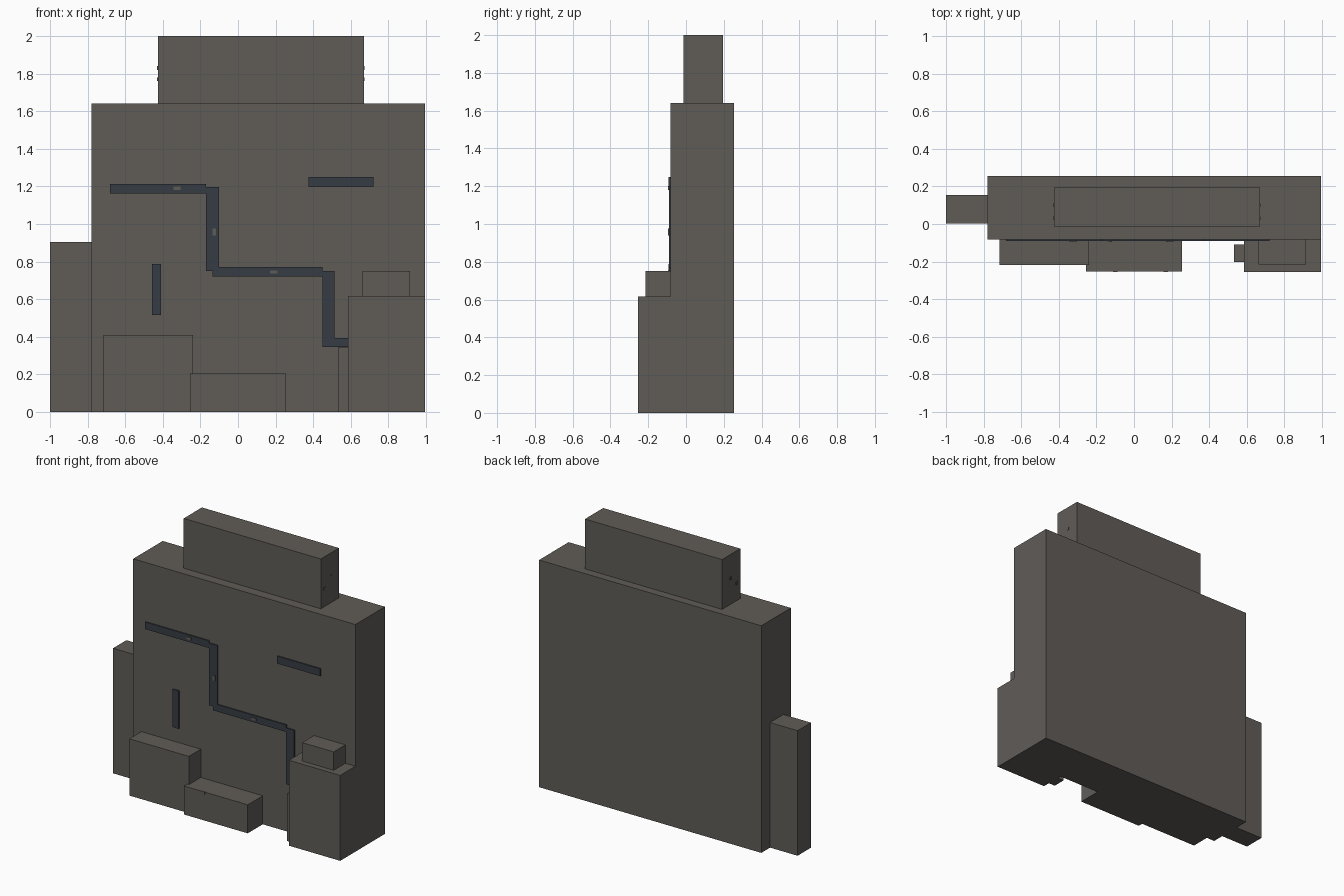
import bpy
import bmesh

default = bpy.data.objects.get("Cube")
if default:
    bpy.data.objects.remove(default, do_unlink=True)


def make_material(name, rgb):
    mat = bpy.data.materials.new(name)
    mat.use_nodes = True
    colour = (*rgb, 1.0)
    mat.diffuse_color = colour
    mat.node_tree.nodes["Principled BSDF"].inputs["Base Color"].default_value = colour
    return mat


stone = make_material("warm grey stone", (0.118, 0.107, 0.097))
crack = make_material("dark blue crack", (0.037, 0.046, 0.058))


def box(name, x, y, z, mat=stone):
    """Box spanning the given (low, high) range on each axis."""
    bm = bmesh.new()
    bmesh.ops.create_cube(bm, size=1)
    for v in bm.verts:
        v.co = [r[0] + (c + 0.5) * (r[1] - r[0]) for c, r in zip(v.co, (x, y, z))]
    mesh = bpy.data.meshes.new(name)
    bm.to_mesh(mesh)
    bm.free()
    mesh.materials.append(mat)
    obj = bpy.data.objects.new(name, mesh)
    bpy.context.collection.objects.link(obj)
    return obj


FACE = -0.082  # front plane of the wall

# Main slab and the pieces around it
box("cliff_wall", (-0.78, 0.995), (FACE, 0.255), (0, 1.64))
box("top_block", (-0.425, 0.67), (-0.012, 0.195), (1.64, 2.0))
box("side_buttress", (-1.0, -0.78), (0.003, 0.155), (0, 0.903))

# Ledges at the foot of the wall
box("left_ledge", (-0.715, -0.24), (-0.218, FACE), (0, 0.41))
box("middle_step", (-0.255, 0.255), (-0.253, FACE), (0, 0.206))
box("right_ledge", (0.585, 0.995), (-0.255, FACE), (0, 0.617))
box("right_ledge_cap", (0.663, 0.915), (-0.215, FACE), (0.617, 0.75))
box("right_ledge_spur", (0.533, 0.585), (-0.203, -0.11), (0, 0.343))

# Raised cracks running down the front: x range, z range
cracks = {
    "crack_upper_run": ((-0.68, -0.17), (1.163, 1.214)),
    "crack_upper_drop": ((-0.17, -0.102), (0.75, 1.198)),
    "crack_middle_run": ((-0.135, 0.448), (0.722, 0.772)),
    "crack_lower_drop": ((0.448, 0.513), (0.345, 0.75)),
    "crack_lower_run": ((0.513, 0.65), (0.345, 0.395)),
    "crack_short_right": ((0.375, 0.72), (1.197, 1.25)),
    "crack_short_left": ((-0.458, -0.41), (0.515, 0.788)),
}
for depth, (name, (x, z)) in enumerate(cracks.items()):
    box(name, x, (-0.0905 - 0.0002 * depth, FACE), z, crack)

# Small stone chips lying on the cracks
for x, z, w, h in ((-0.325, 1.19, 0.018, 0.01), (-0.126, 0.958, 0.01, 0.018),
                   (0.19, 0.746, 0.02, 0.008)):
    box("crack_chip", (x - w, x + w), (-0.095, FACE), (z - h, z + h))

# Tiny chips on the ends of the top block
for x in (-0.425, 0.67):
    for y, z in ((0.1, 1.83), (0.03, 1.77)):
        box("end_chip", (x - 0.006, x + 0.003), (y - 0.01, y + 0.01), (z - 0.01, z + 0.01))

# Tiny chips on the front edge of the middle step
for x in (-0.1, 0.17):
    box("step_chip", (x - 0.012, x + 0.012), (-0.255, -0.24), (0.19, 0.208))
